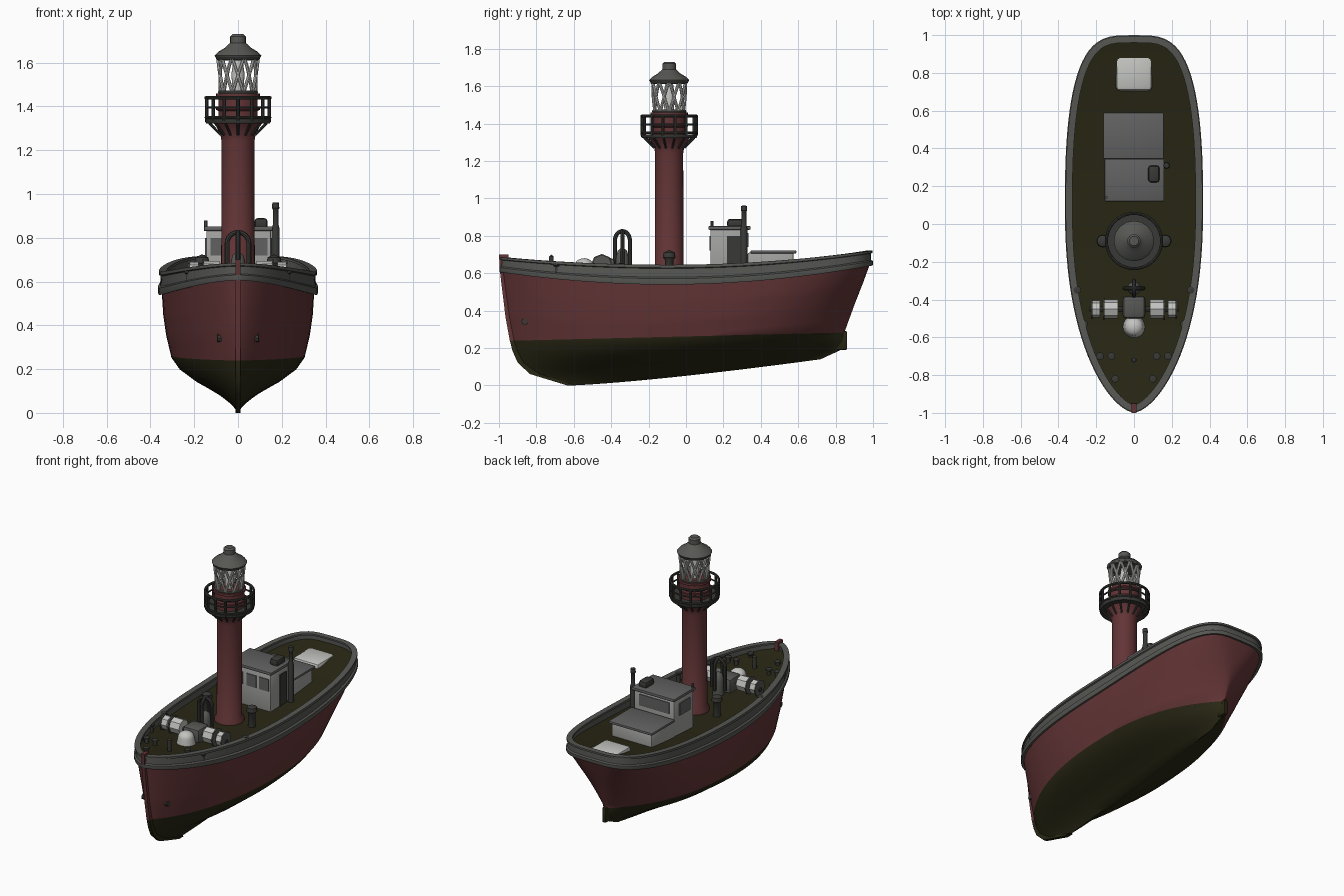
import bpy, bmesh, math
from mathutils import Vector

cube = bpy.data.objects.get("Cube")
if cube:
    bpy.data.objects.remove(cube, do_unlink=True)


def material(name, *rgb):
    m = bpy.data.materials.new(name)
    m.use_nodes = True
    m.diffuse_color = (*rgb, 1)
    m.node_tree.nodes["Principled BSDF"].inputs["Base Color"].default_value = (*rgb, 1)
    return m


RED = material("dull_red", .125, .035, .037)
OLIVE = material("dark_olive", .022, .02, .007)
GREY = material("bulwark_grey", .095, .097, .088)
DARK = material("iron_grey", .04, .042, .037)
LIGHT = material("cabin_light_grey", .36, .36, .35)
ROOF = material("roof_grey", .12, .12, .12)
WHITE = material("pale_grey", .55, .55, .53)


def add(name, bm, *mats):
    bmesh.ops.remove_doubles(bm, verts=bm.verts, dist=1e-5)
    bmesh.ops.recalc_face_normals(bm, faces=bm.faces)
    me = bpy.data.meshes.new(name)
    bm.to_mesh(me)
    bm.free()
    for m in mats:
        me.materials.append(m)
    ob = bpy.data.objects.new(name, me)
    bpy.context.collection.objects.link(ob)
    return ob


def grid(bm, rows, closed=False):
    vs = [[bm.verts.new(p) for p in row] for row in rows]
    for a, b in zip(vs, vs[1:] + vs[:1] if closed else vs[1:]):
        for i in range(len(a) - 1):
            bm.faces.new((a[i], a[i + 1], b[i + 1], b[i]))


def lathe(name, profile, mat, x=0, y=0, n=32):
    bm = bmesh.new()
    grid(bm, [[(x + r * math.cos(a), y + r * math.sin(a), z) for r, z in profile]
              for a in (math.tau * i / n for i in range(n))], True)
    return add(name, bm, mat)


def ring(name, r, z, thick, mat, y):
    pts = [(r + thick * math.cos(k * math.tau / 8), z + thick * math.sin(k * math.tau / 8))
           for k in range(9)]
    return lathe(name, pts, mat, 0, y, 40)


def box(name, lo, hi, mat, bevel=0.0):
    bm = bmesh.new()
    bmesh.ops.create_cube(bm, size=1)
    for v in bm.verts:
        v.co = Vector([(a + b) / 2 + c * (b - a) for a, b, c in zip(lo, hi, v.co)])
    if bevel:
        bmesh.ops.bevel(bm, geom=bm.edges[:], offset=bevel, segments=2, affect='EDGES', profile=.5)
    return add(name, bm, mat)


def tube(name, pts, r, mat):
    cu = bpy.data.curves.new(name + "_path", 'CURVE')
    cu.dimensions = '3D'
    cu.bevel_depth, cu.bevel_resolution, cu.use_fill_caps = r, 2, True
    sp = cu.splines.new('POLY')
    sp.points.add(len(pts) - 1)
    for p, q in zip(sp.points, pts):
        p.co = (*q, 1)
    tmp = bpy.data.objects.new(name + "_path", cu)
    bm = bmesh.new()
    bm.from_mesh(bpy.data.meshes.new_from_object(tmp))
    bpy.data.objects.remove(tmp)
    return add(name, bm, mat)


def two_tone(bm):
    # sloping waterline: olive below, red above
    p, n = Vector((0, 0, .262)), Vector((0, -.025, 1)).normalized()
    bmesh.ops.bisect_plane(bm, geom=bm.verts[:] + bm.edges[:] + bm.faces[:], plane_co=p, plane_no=n)
    for f in bm.faces:
        f.material_index = int((f.calc_center_median() - p).dot(n) < 0)


# Hull lines: one column per level from keel to sheer
LEVEL = [0, .1, .2, .3, .4, .6, .8, 1]
WIDTH = [.012, .10, .20, .27, .305, .328, .342, .348]
BOW = [-.62, -.82, -.885, -.912, -.928, -.95, -.965, -.98]
STERN = [.72, .83, .858, .85, .868, .905, .945, .982]


def table(col, t):
    for i in range(len(LEVEL) - 1):
        if t <= LEVEL[i + 1]:
            k = (t - LEVEL[i]) / (LEVEL[i + 1] - LEVEL[i])
            return col[i] + k * (col[i + 1] - col[i])
    return col[-1]


def sheer_dist(s):
    return (s - .45) / (.45 if s < .45 else .55)


def hull_point(s, t, side=1):
    mid = .55
    if s < mid:
        f = max(0, 1 - ((mid - s) / mid) ** 2.3) ** (.63 + .3 * (1 - t))
    else:
        f = max(0, 1 - ((s - mid) / (1 - mid)) ** 2.5) ** (.27 + .9 * (1 - t) ** 1.2)
    y = table(BOW, t) * (1 - s) + table(STERN, t) * s
    top = .545 + (.065 if s < .45 else .1) * sheer_dist(s) ** 2
    return Vector((side * f * table(WIDTH, t), y, .14 * s ** 1.3 * (1 - t) + top * t))


stations = [(1 - math.cos(math.pi * i / 48)) / 2 for i in range(49)]
levels = [i / 20 for i in range(21)]
bm = bmesh.new()
grid(bm, [[hull_point(s, t) for t in levels[::-1]] + [hull_point(s, t, -1) for t in levels]
          for s in stations])
bmesh.ops.remove_doubles(bm, verts=bm.verts, dist=1e-5)
two_tone(bm)
add("hull", bm, RED, OLIVE)

# Stem bar and stern post
bm = bmesh.new()
edge = [(table(BOW, t), hull_point(0, t).z) for t in levels] + [(-.985, .70)]
grid(bm, [[(x, y + d, z) for x, d in
           ((.012, .035), (.012, -.015), (-.012, -.015), (-.012, .035), (.012, .035))]
          for y, z in edge])
bmesh.ops.holes_fill(bm, edges=bm.edges[:])
two_tone(bm)
add("stem_bar", bm, RED, OLIVE)
box("stern_post", (-.014, .79, .19), (.014, .862, .29), OLIVE, .008)

# Bulwark swept round the sheer line, with rubbing strake and cap rail
loop = [(s, 1) for s in stations] + [(s, -1) for s in stations[-2:0:-1]]
pts = [hull_point(s, 1, k) for s, k in loop]
section = [(-.012, .0), (.015, -.006), (.018, .004), (.018, .026), (.008, .034), (.006, .08),
           (.014, .084), (.014, .1), (-.022, .1), (-.022, .086), (-.012, .084), (-.012, .0)]
rows = []
for i, p in enumerate(pts):
    d = pts[(i + 1) % len(pts)] - pts[i - 1]
    n = Vector((d.y, -d.x, 0)).normalized()
    lower = .025 * sheer_dist(loop[i][0]) ** 2
    rows.append([p + n * o + Vector((0, 0, h - lower * h * 10)) for o, h in section])
bm = bmesh.new()
grid(bm, rows, True)
add("bulwark", bm, GREY)

# Deck
bm = bmesh.new()
grid(bm, [[hull_point(s, 1, k) + Vector((-k * min(.006, hull_point(s, 1).x), 0, .038))
           for k in (1, -1)] for s in stations])
add("deck", bm, OLIVE)

# Hawse holes
for k, side in ((1, "left"), (-1, "right")):
    p = hull_point(.047, .57, k)
    tube(side + "_hawse_hole", [p - Vector((k * .02, 0, 0)), p + Vector((k * .005, -.003, 0))], .018, DARK)

# Light tower
TY = -.09
lathe("tower", [(0, .57), (.09, .57), (.09, .6), (.077, .62), (.075, 1.24), (.08, 1.27),
                (.1, 1.31), (.115, 1.33), (0, 1.33)], RED, 0, TY)
lathe("gallery_floor", [(0, 1.322), (.145, 1.322), (.15, 1.33), (.15, 1.342), (0, 1.342)], DARK, 0, TY, 40)
lathe("gallery_drum", [(.09, 1.34), (.09, 1.38), (.1, 1.385), (.1, 1.395), (.09, 1.4), (.09, 1.44),
                       (.1, 1.445), (.1, 1.46), (0, 1.46)], RED, 0, TY)
for z, r in ((1.35, .007), (1.395, .005), (1.44, .008)):
    ring("gallery_rail", .146, z, r, DARK, TY)


def around(a, r, z):
    return (r * math.cos(a), TY + r * math.sin(a), z)


for i in range(14):
    a = math.tau * (i + .5) / 14
    tube("gallery_post", [around(a, .146, 1.335), around(a, .146, 1.44)], .008, DARK)
    tube("gallery_bracket", [around(a, .08, 1.27), around(a, .135, 1.325)], .006, DARK)

# Lantern: open diagonal glazing between two rings
for i in range(10):
    for d in (1, -1):
        a = math.tau * i / 10
        tube("glazing_bar", [around(a + d * k * .16, .08 + .003 * k, 1.46 + .0425 * k)
                             for k in range(5)], .008, WHITE)
ring("lantern_sill", .083, 1.465, .009, GREY, TY)
ring("lantern_head", .092, 1.62, .009, GREY, TY)
lathe("lamp", [(0, 1.46), (.025, 1.46), (.03, 1.55), (.02, 1.62), (0, 1.62)], WHITE, 0, TY, 16)
lathe("lantern_roof", [(0, 1.62), (.1, 1.62), (.107, 1.632), (.09, 1.65), (.06, 1.668), (.042, 1.685),
                       (.036, 1.69), (.036, 1.72), (.025, 1.73), (0, 1.73)], GREY, 0, TY, 16)

# Wheelhouse
box("wheelhouse", (-.145, .13, .57), (.15, .33, .835), LIGHT, .006)
box("wheelhouse_roof", (-.155, .12, .832), (.16, .345, .852), ROOF, .005)
for x in (-.09, .01, .1):
    box("front_window", (x - .035, .125, .72), (x + .035, .132, .8), ROOF)
box("rear_window", (-.11, .328, .74), (.11, .335, .815), ROOF)
box("side_door", (.148, .22, .59), (.156, .29, .8), DARK)
box("right_side_window", (-.151, .17, .72), (-.144, .28, .8), ROOF)
box("stove_housing", (.075, .22, .84), (.135, .31, .89), DARK, .015)
lathe("exhaust_pipe", [(0, .57), (.018, .57), (.018, .84), (.013, .86), (.013, .93), (.017, .935),
                       (.015, .96), (0, .962)], DARK, .172, .31, 12)
tube("right_roof_post", [(-.147, .14, .83), (-.147, .14, .88)], .008, GREY)

# Aft cabin and hatch
box("aft_cabin", (-.15, .33, .57), (.145, .575, .71), LIGHT, .008)
box("aft_cabin_roof", (-.162, .345, .705), (.158, .59, .722), ROOF, .006)
box("stern_hatch", (-.095, .705, .6), (.095, .89, .668), WHITE, .02)

# Windlass with its barrels and dome
box("windlass_body", (-.06, -.5, .575), (.06, -.38, .68), GREY, .02)
tube("windlass_shaft", [(-.235, -.45, .635), (.235, -.45, .635)], .014, DARK)
for k in (1, -1):
    for x, w, r in ((.12, .035, .05), (.2, .02, .045)):
        tube("windlass_barrel", [(k * (x - w), -.45, .645), (k * (x + w), -.45, .645)], r, WHITE)
        tube("barrel_flange", [(k * (x + w), -.45, .645), (k * (x + w + .008), -.45, .645)], r + .008, GREY)
dome = [(.06, .57), (.06, .59)] + [(.05 * math.cos(a), .64 + .04 * math.sin(a))
                                   for a in (i * math.pi / 12 for i in range(7))]
lathe("capstan_dome", dome, WHITE, 0, -.545, 20)

# Cowl with crossed hoops
for wx, wy in ((.05, 0), (0, .04)):
    arc = [(math.cos(a), math.sin(a)) for a in (i * math.pi / 12 for i in range(13))]
    arc = [(1, -3)] + arc + [(-1, -3)]
    tube("cowl_hoop", [(wx * c, -.34 + wy * c, .775 + .05 * h) for c, h in arc], .011, DARK)
lathe("cowl", [(0, .57), (.035, .57), (.035, .68), (.025, .72), (0, .74)], GREY, 0, -.34, 16)

# Vents and mooring bitts, mirrored
for k in (1, -1):
    lathe("deck_vent", [(0, .57), (.024, .57), (.022, .67), (.034, .685), (.03, .71), (0, .725)],
          DARK, k * .165, TY, 16)
    for x, y in ((.225, -.69), (.12, -.7), (.18, -.7), (.265, -.53), (.1, -.82), (.3, -.35)):
        lathe("mooring_bitt", [(0, .57), (.013, .57), (.013, .635), (.02, .64), (.02, .65), (0, .655)],
              DARK, k * x, y, 10)
lathe("fore_bitt", [(0, .57), (.014, .57), (.012, .69), (0, .7)], DARK, 0, -.72, 10)

# Smooth shading with sharp creases kept
bpy.ops.object.select_all(action='DESELECT')
for ob in bpy.context.collection.objects:
    if ob.type == 'MESH':
        ob.select_set(True)
        bpy.context.view_layer.objects.active = ob
bpy.ops.object.shade_smooth_by_angle(angle=math.radians(40))
